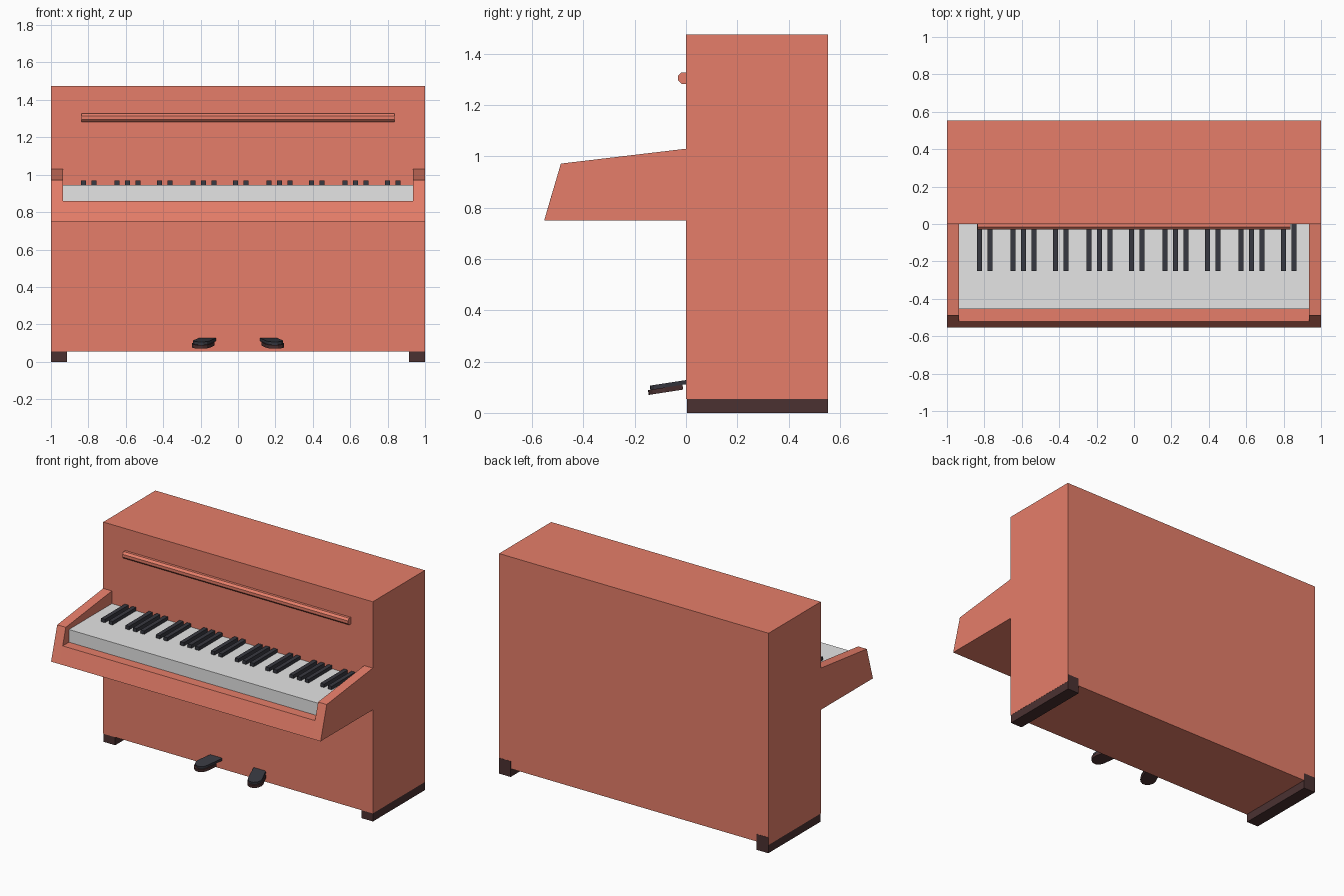
import bpy, bmesh
from math import pi, sin, cos, radians
from mathutils import Matrix

cube = bpy.data.objects.get("Cube")
if cube:
    bpy.data.objects.remove(cube, do_unlink=True)


def material(name, r, g, b):
    m = bpy.data.materials.new(name)
    m.use_nodes = True
    m.diffuse_color = (r, g, b, 1)
    m.node_tree.nodes["Principled BSDF"].inputs["Base Color"].default_value = (r, g, b, 1)
    return m


WOOD = material("warm wood", 0.79, 0.208, 0.142)
IVORY = material("ivory", 0.78, 0.78, 0.78)
CHARCOAL = material("charcoal", 0.039, 0.04, 0.052)
DARK = material("dark brown", 0.07, 0.031, 0.031)


def finish(bm, name, mat, matrix=Matrix()):
    bmesh.ops.recalc_face_normals(bm, faces=bm.faces)
    mesh = bpy.data.meshes.new(name)
    bm.to_mesh(mesh)
    bm.free()
    mesh.materials.append(mat)
    ob = bpy.data.objects.new(name, mesh)
    ob.matrix_world = matrix
    bpy.context.collection.objects.link(ob)
    return ob


def prism(name, points, offset, mat, matrix=Matrix()):
    """Extrude a closed 3D outline along an offset."""
    bm = bmesh.new()
    face = bm.faces.new([bm.verts.new(p) for p in points])
    new = bmesh.ops.extrude_face_region(bm, geom=[face])["geom"]
    bmesh.ops.translate(bm, vec=offset,
                        verts=[v for v in new if isinstance(v, bmesh.types.BMVert)])
    return finish(bm, name, mat, matrix)


def side_prism(name, profile, x0, x1, mat):
    return prism(name, [(x0, y, z) for y, z in profile], (x1 - x0, 0, 0), mat)


def box(name, x0, x1, y0, y1, z0, z1, mat):
    return side_prism(name, [(y0, z0), (y1, z0), (y1, z1), (y0, z1)], x0, x1, mat)


# Cabinet
box("cabinet", -1, 1, 0, 0.553, 0.055, 1.475, WOOD)

# Keyboard shelf with sloped front, and white key bed
side_prism("key_shelf", [(0, 0.75), (-0.553, 0.75), (-0.521, 0.86), (0, 0.86)],
           -0.936, 0.936, WOOD)
box("white_keys", -0.936, 0.936, -0.455, 0, 0.86, 0.945, IVORY)

# Black keys in groups of two and three
octave = 0.4065
for i in range(5):
    for j, step in enumerate((0, 0.056, 0.179, 0.235, 0.291)):
        if i == 4 and j > 1:
            break
        x = -0.826 + i * octave + step
        box("black_key", x - 0.014, x + 0.014, -0.25, 0, 0.945, 0.968, CHARCOAL)

# Music ledge: an eight-sided bar
side_prism("music_ledge",
           [(-0.008 + 0.0245 * cos(pi / 8 + k * pi / 4),
             1.305 + 0.0245 * sin(pi / 8 + k * pi / 4)) for k in range(8)],
           -0.837, 0.837, WOOD)


def pedal_outline(half, radius, back, centre, z):
    """Straight back edge, rounded front."""
    arc = [(radius * cos(a), centre - radius * sin(a), z)
           for a in (k * pi / 6 for k in range(7))]
    return [(half, back, z)] + arc + [(-half, back, z)]


for side, label in ((-1, "right"), (1, "left")):
    # Key arms
    side_prism(label + "_arm", [(0, 0.75), (-0.553, 0.75), (-0.488, 0.972), (0, 1.03)],
               side * 0.936, side, WOOD)
    # Long feet, just showing at the lower back corners
    box(label + "_foot", side * 0.913, side * 0.999, 0.003, 0.5545, 0, 0.105, DARK)
    # Pedals, tilted down and splayed outward
    place = (Matrix.Translation((side * 0.16, 0, 0.128))
             @ Matrix.Rotation(radians(8.8), 4, "X")
             @ Matrix.Rotation(side * radians(20), 4, "Z"))
    prism(label + "_pedal", pedal_outline(0.042, 0.045, 0.012, -0.105, 0),
          (0, 0, -0.016), CHARCOAL, place)
    prism(label + "_pedal_shoe", pedal_outline(0.048, 0.05, -0.035, -0.11, -0.016),
          (0, 0, -0.019), DARK, place)
